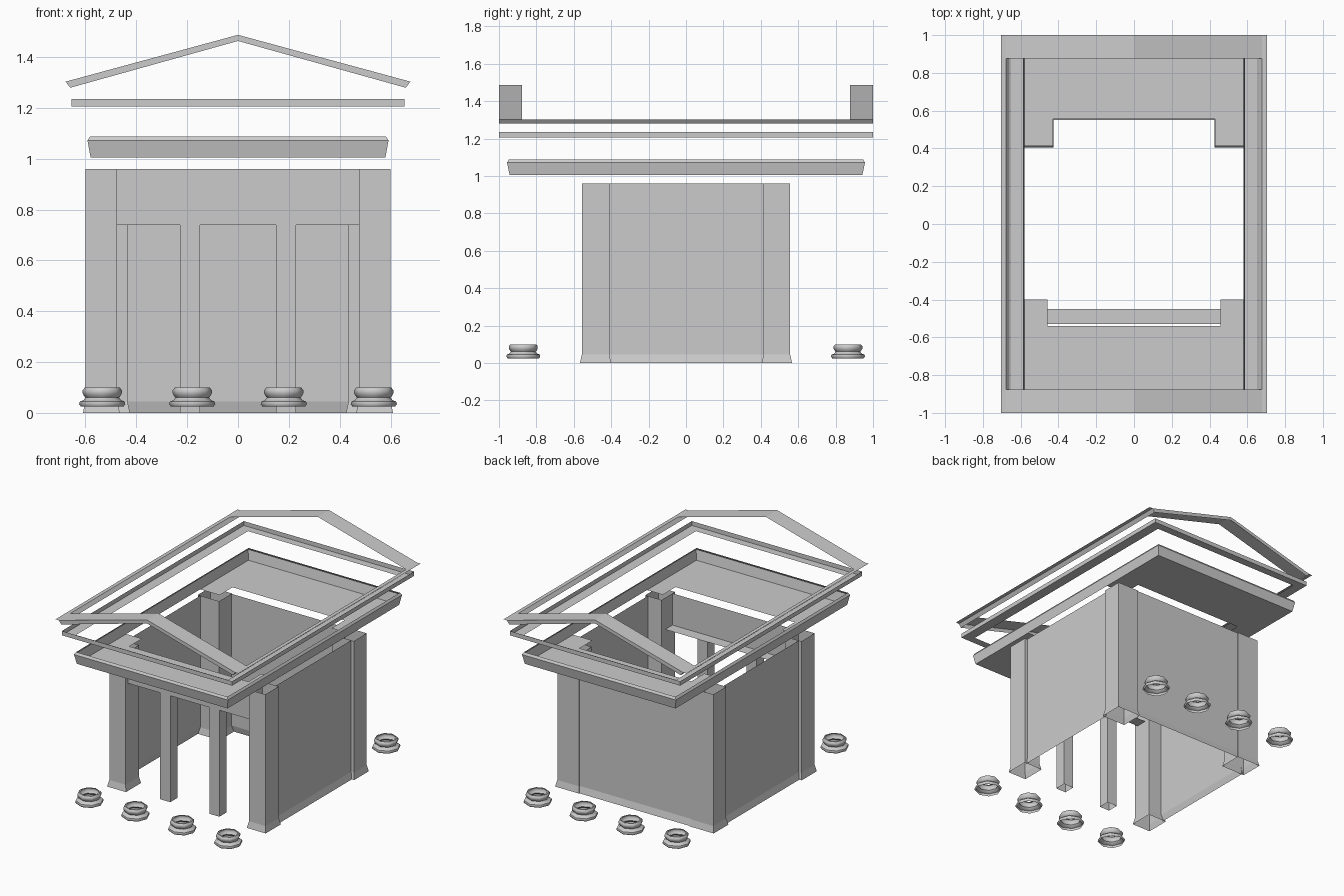
import bpy, math

if "Cube" in bpy.data.objects:
    bpy.data.objects.remove(bpy.data.objects["Cube"])


def mesh(name, verts, faces):
    me = bpy.data.meshes.new(name)
    me.from_pydata(verts, [], faces)
    ob = bpy.data.objects.new(name, me)
    bpy.context.collection.objects.link(ob)
    return ob


def loft(name, rings, closed=True):
    """Skin a stack of equal-length point rings."""
    n = len(rings[0])
    faces = []
    for i in range(len(rings) - 1):
        for j in range(n if closed else n - 1):
            k = (j + 1) % n
            faces.append((i*n + j, i*n + k, (i+1)*n + k, (i+1)*n + j))
    return mesh(name, [p for r in rings for p in r], faces)


def rect(x0, x1, y0, y1, z):
    return [(x0, y0, z), (x1, y0, z), (x1, y1, z), (x0, y1, z)]


def tube(name, x0, x1, y0, y1, top, flare=0.0):
    """Open rectangular shaft with an optional splayed foot."""
    f = flare
    rings = [rect(x0, x1, y0, y1, 0.045), rect(x0, x1, y0, y1, top)]
    rings.insert(0, rect(x0 - f, x1 + f, y0 - f, y1 + f, 0))
    return loft(name, rings)


def frame(name, profile):
    """Rectangular ring swept from (half x, half y, z) steps."""
    return loft(name, [rect(-x, x, -y, y, z) for x, y, z in profile])


def sheet(name, x0, x1, y0, y1, z):
    return mesh(name, rect(x0, x1, y0, y1, z), [(0, 1, 2, 3)])


# corner piers, front and back
for s, side in ((-1, "left"), (1, "right")):
    for tag, xi, y0, y1 in (("front", 0.475, -0.557, -0.41), ("back", 0.435, 0.415, 0.557)):
        a, b = sorted((s*xi, s*0.6))
        tube(f"{tag}_pier_{side}", a, b, y0, y1, 0.96, 0.01)

    # side walls with splayed foot
    loft(f"side_wall_{side}",
         [[(s*x, -0.41, z), (s*x, 0.415, z)] for x, z in ((0.592, 0), (0.58, 0.045), (0.58, 0.96))],
         False)

    # door posts
    a, b = sorted((s*0.15, s*0.228))
    tube(f"door_post_{side}", a, b, -0.53, -0.45, 0.74)

# back wall
loft("back_wall",
     [[(0.435, y, z), (-0.435, y, z)] for y, z in ((0.562, 0), (0.55, 0.045), (0.55, 0.96))], False)

# lintel over the doors: front panel and soffit
loft("lintel", [[(-0.475, y, z), (0.475, y, z)]
                for y, z in ((-0.45, 0.74), (-0.53, 0.74), (-0.53, 0.96))], False)

# beam ring with ceiling plates at both ends
frame("beam_ring", [(0.58, 0.943, 1.005), (0.592, 0.957, 1.072), (0.582, 0.947, 1.088)])
for tag, d, edge, tab_y, tab_x in (("front", -1, 0.54, 0.40, 0.458), ("back", 1, 0.555, 0.413, 0.43)):
    sheet(f"{tag}_ceiling", -0.58, 0.58, *sorted((d*edge, d*0.943)), 1.005)
    for s, side in ((-1, "left"), (1, "right")):
        sheet(f"{tag}_ceiling_tab_{side}", *sorted((s*tab_x, s*0.58)), *sorted((d*tab_y, d*edge)), 1.005)

# cornice ring: soffit and fascia
frame("cornice", [(0.585, 0.945, 1.205), (0.655, 1.0, 1.205), (0.655, 1.0, 1.235)])

# raked gable mouldings: face plus a strip of roof behind it
low = [(-0.66, 1.279), (0, 1.463), (0.66, 1.279)]
high = [(-0.678, 1.303), (0, 1.487), (0.678, 1.303)]
for tag, d in (("front", -1), ("back", 1)):
    loft(f"{tag}_gable", [[(x, d, z) for x, z in low],
                          [(x, d, z) for x, z in high],
                          [(x, d*0.877, z) for x, z in high]], False)

# eaves along the sides
for s, side in ((-1, "left"), (1, "right")):
    loft(f"eave_{side}", [[(s*x, -1, z), (s*x, 1, z)]
                          for x, z in ((0.66, 1.279), (0.678, 1.303), (0.704, 1.303))], False)

# column bases
profile = [(0.084, 0.025), (0.091, 0.034), (0.088, 0.045), (0.074, 0.05),
           (0.066, 0.06), (0.071, 0.066), (0.077, 0.077), (0.077, 0.09), (0.069, 0.099), (0.06, 0.099)]
N = 8
for y, tag in ((-0.87, "front"), (0.866, "back")):
    for i, x in enumerate((-0.534, -0.18, 0.18, 0.534)):
        ob = loft(f"{tag}_column_base_{i + 1}",
                  [[(x + r*math.cos(2*math.pi*k/N), y + r*math.sin(2*math.pi*k/N), z)
                    for k in range(N)] for r, z in profile])
        bpy.ops.object.select_all(action="DESELECT")
        ob.select_set(True)
        bpy.context.view_layer.objects.active = ob
        bpy.ops.object.shade_smooth_by_angle(angle=math.radians(50))
